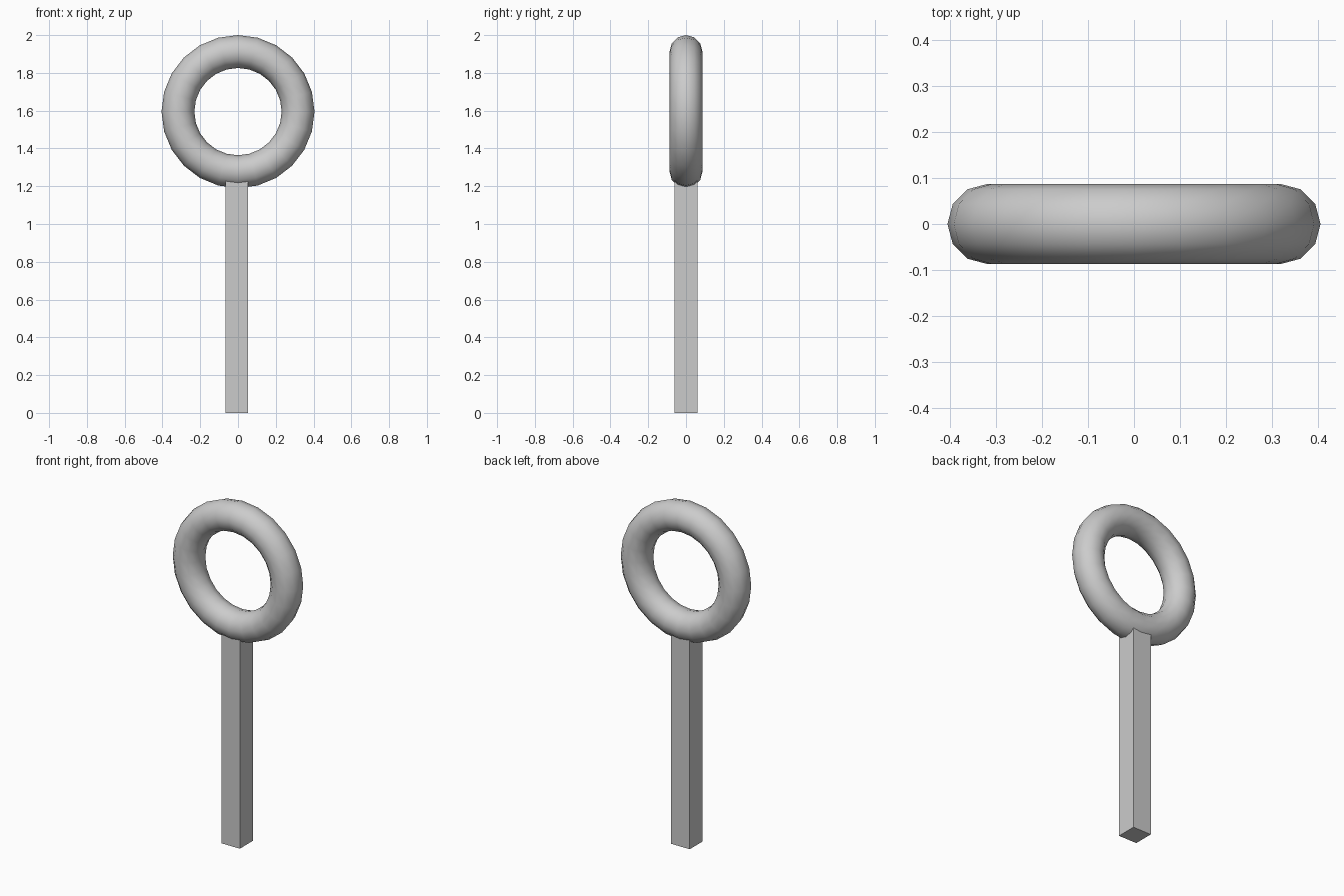
import bpy
import math

cube = bpy.data.objects.get("Cube")
if cube:
    bpy.data.objects.remove(cube, do_unlink=True)

grey = bpy.data.materials.new("light grey")
grey.use_nodes = True
colour = (0.6, 0.6, 0.6, 1)
grey.diffuse_color = colour
grey.node_tree.nodes["Principled BSDF"].inputs["Base Color"].default_value = colour


def finish(name):
    obj = bpy.context.object
    obj.name = name
    obj.data.materials.append(grey)
    return obj


# Upright ring with a smooth round tube
bpy.ops.mesh.primitive_torus_add(
    major_segments=24, minor_segments=12,
    major_radius=0.318, minor_radius=0.087,
    location=(0, 0, 1.595), rotation=(math.pi / 2, 0, 0))
finish("ring")
bpy.ops.object.shade_smooth()

# Square handle, its top buried in the ring
height = 1.23
bpy.ops.mesh.primitive_cube_add(size=1, location=(-0.006, 0, height / 2))
handle = finish("handle")
handle.scale = (0.12, 0.12, height)
